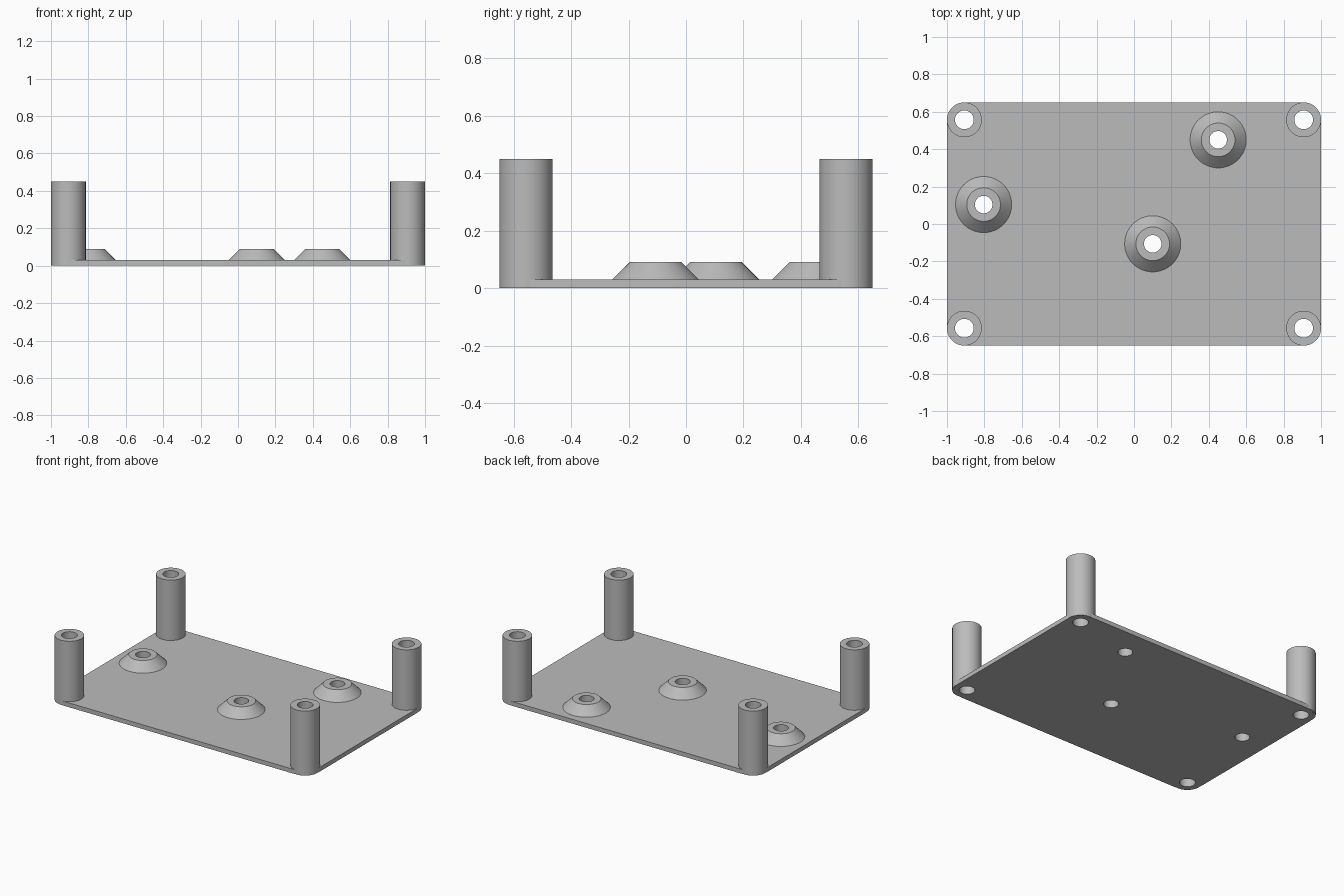
import bpy
import bmesh
from math import radians, cos, sin, tau

PLATE_TOP = 0.03
SEGMENTS = 64
POST_BORE = 0.05
BOSS_BORE = 0.047
POSTS = {
    f"{end}_{side}_post": (x * 0.907, y * 0.557)
    for end, y in (("front", -1), ("back", 1))
    for side, x in (("right", -1), ("left", 1))
}
BOSSES = {
    "back_boss": (0.45, 0.45),
    "side_boss": (-0.804, 0.104),
    "middle_boss": (0.10, -0.106),
}

cube = bpy.data.objects.get("Cube")
if cube:
    bpy.data.objects.remove(cube, do_unlink=True)

grey = bpy.data.materials.new("plain grey")
grey.use_nodes = True
colour = (0.5, 0.5, 0.5, 1)
grey.diffuse_color = colour
grey.node_tree.nodes["Principled BSDF"].inputs["Base Color"].default_value = colour


def add_object(name, bm, location=(0, 0, 0)):
    bmesh.ops.recalc_face_normals(bm, faces=bm.faces)
    mesh = bpy.data.meshes.new(name)
    bm.to_mesh(mesh)
    bm.free()
    mesh.materials.append(grey)
    obj = bpy.data.objects.new(name, mesh)
    obj.location = location
    bpy.context.collection.objects.link(obj)
    return obj


def smooth(obj):
    bpy.ops.object.select_all(action="DESELECT")
    obj.select_set(True)
    bpy.context.view_layer.objects.active = obj
    bpy.ops.object.shade_smooth_by_angle(angle=radians(30))


def lathe(name, profile, centre):
    """Revolve a closed (radius, height) profile into a hollow ring."""
    bm = bmesh.new()
    rings = [
        [bm.verts.new((r * cos(tau * i / SEGMENTS), r * sin(tau * i / SEGMENTS), z))
         for i in range(SEGMENTS)]
        for r, z in profile
    ]
    for a, b in zip(rings, rings[1:] + rings[:1]):
        for i in range(SEGMENTS):
            j = (i + 1) % SEGMENTS
            bm.faces.new((a[i], a[j], b[j], b[i]))
    obj = add_object(name, bm, (*centre, 0))
    smooth(obj)
    return obj


# Base plate with rounded corners
bm = bmesh.new()
bmesh.ops.create_cube(bm, size=1)
for v in bm.verts:
    v.co.x *= 2
    v.co.y *= 1.3
    v.co.z = (v.co.z + 0.5) * PLATE_TOP
upright = [e for e in bm.edges
           if abs(e.verts[0].co.z - e.verts[1].co.z) > PLATE_TOP / 2]
bmesh.ops.bevel(bm, geom=upright, offset=0.125, segments=16,
                profile=0.5, affect="EDGES")
plate = add_object("base_plate", bm)

# Holes drilled through the plate under every post and boss
bm = bmesh.new()
for places, radius in ((POSTS, POST_BORE), (BOSSES, BOSS_BORE)):
    for x, y in places.values():
        made = bmesh.ops.create_cone(bm, cap_ends=True, segments=SEGMENTS,
                                     radius1=radius, radius2=radius, depth=0.2)
        bmesh.ops.translate(bm, verts=made["verts"], vec=(x, y, 0))
drills = add_object("hole_cutter", bm)
drills.hide_render = True
cut = plate.modifiers.new("holes", "BOOLEAN")
cut.operation = "DIFFERENCE"
cut.solver = "EXACT"
cut.object = drills
bpy.context.view_layer.objects.active = plate
bpy.ops.object.modifier_apply(modifier=cut.name)
bpy.data.objects.remove(drills, do_unlink=True)
smooth(plate)

# Tall corner posts
for name, centre in POSTS.items():
    lathe(name, [(POST_BORE, 0.001), (POST_BORE, 0.45),
                 (0.093, 0.45), (0.093, 0.001)], centre)

# Low tapered bosses
for name, centre in BOSSES.items():
    lathe(name, [(BOSS_BORE, 0.029), (BOSS_BORE, 0.09),
                 (0.09, 0.09), (0.15, PLATE_TOP), (0.15, 0.029)], centre)
